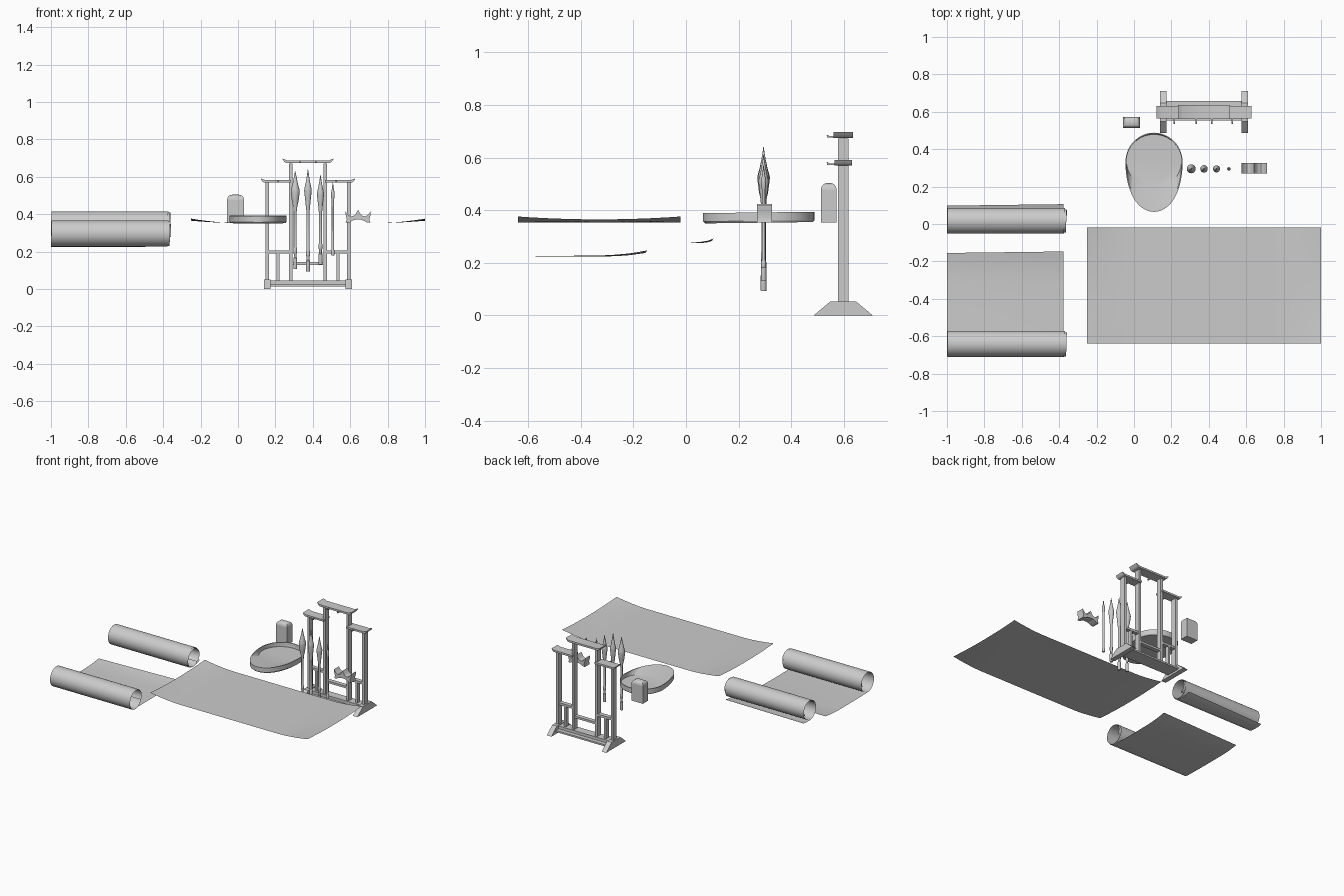
import bpy, bmesh
from math import sin, cos, pi, radians

if "Cube" in bpy.data.objects:
    bpy.data.objects.remove(bpy.data.objects["Cube"])


def make(name, verts, faces, smooth=True, angle=35):
    me = bpy.data.meshes.new(name)
    me.from_pydata(verts, [], faces)
    ob = bpy.data.objects.new(name, me)
    bpy.context.collection.objects.link(ob)
    bm = bmesh.new()
    bm.from_mesh(me)
    bmesh.ops.recalc_face_normals(bm, faces=bm.faces)
    bm.to_mesh(me)
    bm.free()
    if smooth:
        bpy.ops.object.select_all(action='DESELECT')
        ob.select_set(True)
        bpy.context.view_layer.objects.active = ob
        bpy.ops.object.shade_smooth_by_angle(angle=radians(angle))
    return ob


def loft(name, rings, caps=True, angle=35):
    """Join equal-sized closed rings into a skin."""
    n = len(rings[0])
    verts = [v for r in rings for v in r]
    faces = [(k*n+i, k*n+(i+1) % n, (k+1)*n+(i+1) % n, (k+1)*n+i)
             for k in range(len(rings)-1) for i in range(n)]
    if caps:
        faces += [tuple(range(n))[::-1], tuple(range(len(verts)-n, len(verts)))]
    return make(name, verts, faces, True, angle)


def box(name, x0, x1, y0, y1, z0, z1):
    ring = [(x0, y0), (x1, y0), (x1, y1), (x0, y1)]
    return loft(name, [[(x, y, z) for x, y in ring] for z in (z0, z1)])


def prism_y(name, pts, y0, y1):
    return loft(name, [[(x, y, z) for x, z in pts] for y in (y0, y1)])


def prism_x(name, pts, x0, x1):
    return loft(name, [[(x, y, z) for y, z in pts] for x in (x0, x1)])


def sheet(name, nu, nv, f):
    verts = [f(i/nu, j/nv) for i in range(nu+1) for j in range(nv+1)]
    m = nv+1
    faces = [(i*m+j, (i+1)*m+j, (i+1)*m+j+1, i*m+j+1) for i in range(nu) for j in range(nv)]
    return make(name, verts, faces, True, 60)


# Flat paper with lifted ends and corners
def flat(u, v):
    fx = max(0, (abs(2*u-1)-0.62)/0.38)**1.7
    fy = abs(2*v-1)**2
    return (-0.25+1.25*u, -0.64+0.62*v, 0.353+0.012*fx+0.011*fx*fy)


sheet("open_paper", 40, 20, flat)


# Rolled papers: tail, then inward spiral
def rolled(name, cy, cz, r0, r1, tail, end, x1):
    path = list(tail)
    steps = 80
    for k in range(steps+1):
        t = k/steps
        a = radians(-90+(end+90)*t)
        r = r0+(r1-r0)*t
        r -= 0.014*max(0, (t-0.88)/0.12)**1.5
        path.append((cy+r*cos(a), cz+r*sin(a)))
    n = len(path)-1

    def f(u, v):
        y, z = path[round(u*n)]
        tail_w = max(0, 1-u*n/max(1, len(tail)))
        return (-1+0.008*u+(x1+0.02*u+1-0.008*u)*v,
                y+0.008*v*tail_w, z+0.010*tail_w*(v-0.5))
    return sheet(name, n, 8, f)


rolled("rolled_paper", 0.018, 0.347, 0.071, 0.060,
       [(0.098, 0.288), (0.08, 0.281), (0.06, 0.278), (0.04, 0.277)], -775, -0.378)
rolled("half_rolled_paper", -0.64, 0.297, 0.071, 0.066,
       [(-0.155, 0.242), (-0.18, 0.238), (-0.22, 0.232), (-0.27, 0.228), (-0.32, 0.226),
        (-0.45, 0.225), (-0.57, 0.2255)], -740, -0.378)


# Ink stone: egg-shaped dish with a slope down to a round well
def egg(s, z):
    ring = []
    for i in range(64):
        a = 2*pi*i/64
        c, d = cos(a), sin(a)
        y = d*(0.158 if d > 0 else 0.265)
        w = 0.153*(1 if d > 0 else 1+0.06*d*d)
        ring.append((0.107+w*c*s, 0.33+y*s, z+0.012*y))
    return ring


well = [(0.107+0.147*cos(2*pi*i/64), 0.336+0.143*sin(2*pi*i/64), 0.363) for i in range(64)]
loft("ink_stone", [egg(0.97, 0.353), egg(1, 0.36), egg(1, 0.392), egg(0.965, 0.392), well], True, 30)

# Ink stick: block with rounded top
stick = box("ink_stick", -0.058, 0.032, 0.513, 0.573, 0.353, 0.504)
bm = bmesh.new()
bm.from_mesh(stick.data)
top = [e for e in bm.edges if all(v.co.z > 0.5 for v in e.verts)]
bmesh.ops.bevel(bm, geom=top, offset=0.027, segments=6, profile=0.5, affect='EDGES')
bm.to_mesh(stick.data)
bm.free()
bpy.ops.object.shade_smooth_by_angle(angle=radians(35))

# Brushes: lathed handle with a swelling tip
def brush(name, x, pts):
    rings = [[(x+r*cos(2*pi*i/20), 0.295+r*sin(2*pi*i/20), z) for i in range(20)] for r, z in pts]
    loft(name, rings, True, 30)


def brush_profile(z0, z1, rh, rt, head):
    """Handle end details at z0, tip at z1, head length given."""
    b = z1-head
    return [(rh*1.2, z0), (rh*1.3, z0+0.004), (rh*1.3, z0+0.058), (rh*0.9, z0+0.062),
            (rh*0.9, z0+0.08), (rh*1.25, z0+0.085), (rh*1.25, z0+0.11), (rh, z0+0.115),
            (rh, b-0.01), (rh*1.3, b), (rh*1.3, b+0.01), (rt*0.72, b+head*0.2),
            (rt, b+head*0.45), (rt*0.98, b+head*0.5), (rt*0.62, b+head*0.65),
            (rt*0.32, b+head*0.82), (0.0008, z1)]


brush("brush_large", 0.306, brush_profile(0.107, 0.632, 0.008, 0.024, 0.205))
brush("brush_medium", 0.374, brush_profile(0.093, 0.640, 0.0085, 0.020, 0.21))
brush("brush_small", 0.441, brush_profile(0.13, 0.610, 0.008, 0.019, 0.19))
brush("brush_fine", 0.507, [(0.008, 0.18), (0.009, 0.184), (0.009, 0.205), (0.0065, 0.21),
                            (0.0065, 0.48), (0.0095, 0.49), (0.0095, 0.515), (0.006, 0.53), (0.0008, 0.57)])

# Brush rest: three peaks over an arched base
half = [(0, 0.424), (0.012, 0.402), (0.024, 0.391), (0.038, 0.388), (0.05, 0.394), (0.06, 0.405),
        (0.068, 0.417), (0.066, 0.395), (0.060, 0.372), (0.066, 0.354), (0.045, 0.356),
        (0.03, 0.366), (0.012, 0.371)]
outline = [(0.642+x, z) for x, z in half] + [(0.642-x, z) for x, z in half[:0:-1]]
prism_y("brush_rest", outline, 0.271, 0.327)

# Brush stand
CX, CY = 0.374, 0.598
for side, s in (("left", -1), ("right", 1)):
    def bar(name, a, b, z0, z1, d):
        lo, hi = sorted((CX+s*a, CX+s*b))
        box(side+"_"+name, lo, hi, CY-d, CY+d, z0, z1)
    fx = CX+s*0.218
    prism_x(side+"_foot", [(0.486, 0), (0.71, 0), (0.648, 0.052), (0.548, 0.052)], fx-0.018, fx+0.018)
    bar("outer_post", 0.209, 0.227, 0.04, 0.57, 0.02)
    bar("inner_post", 0.083, 0.101, 0.04, 0.672, 0.02)
    bar("strut", 0.152, 0.168, 0.04, 0.196, 0.015)
    bar("side_rail", 0.09, 0.215, 0.19, 0.206, 0.015)
    roof = [(0.09, 0.570), (0.236, 0.570), (0.246, 0.577), (0.253, 0.591), (0.240, 0.586),
            (0.230, 0.583), (0.09, 0.583)]
    prism_y(side+"_roof", [(CX+s*x, z) for x, z in roof], CY-0.034, CY+0.034)

box("base_board", CX-0.21, CX+0.21, CY-0.045, CY+0.06, 0.014, 0.026)
box("base_beam", CX-0.21, CX+0.21, CY-0.03, CY+0.03, 0.026, 0.046)
box("middle_rail", CX-0.09, CX+0.09, CY-0.015, CY+0.015, 0.128, 0.143)
roof = [(0.115, 0.674), (0.126, 0.679), (0.138, 0.698), (0.124, 0.693), (0.113, 0.687)]
prism_y("centre_roof", [(CX+x, z) for x, z in roof] + [(CX-x, z) for x, z in roof[::-1]],
        CY-0.037, CY+0.037)

# Small hanging hooks under the roof fronts
for k, (x, z) in enumerate([(0.215, 0.575), (0.333, 0.679), (0.415, 0.679), (0.526, 0.575)]):
    prism_x(f"hook_{k+1}", [(0.57, z-0.003), (0.57, z+0.003), (0.543, z+0.003), (0.540, z+0.008),
                            (0.535, z+0.008), (0.537, z-0.003)], x-0.004, x+0.004)
